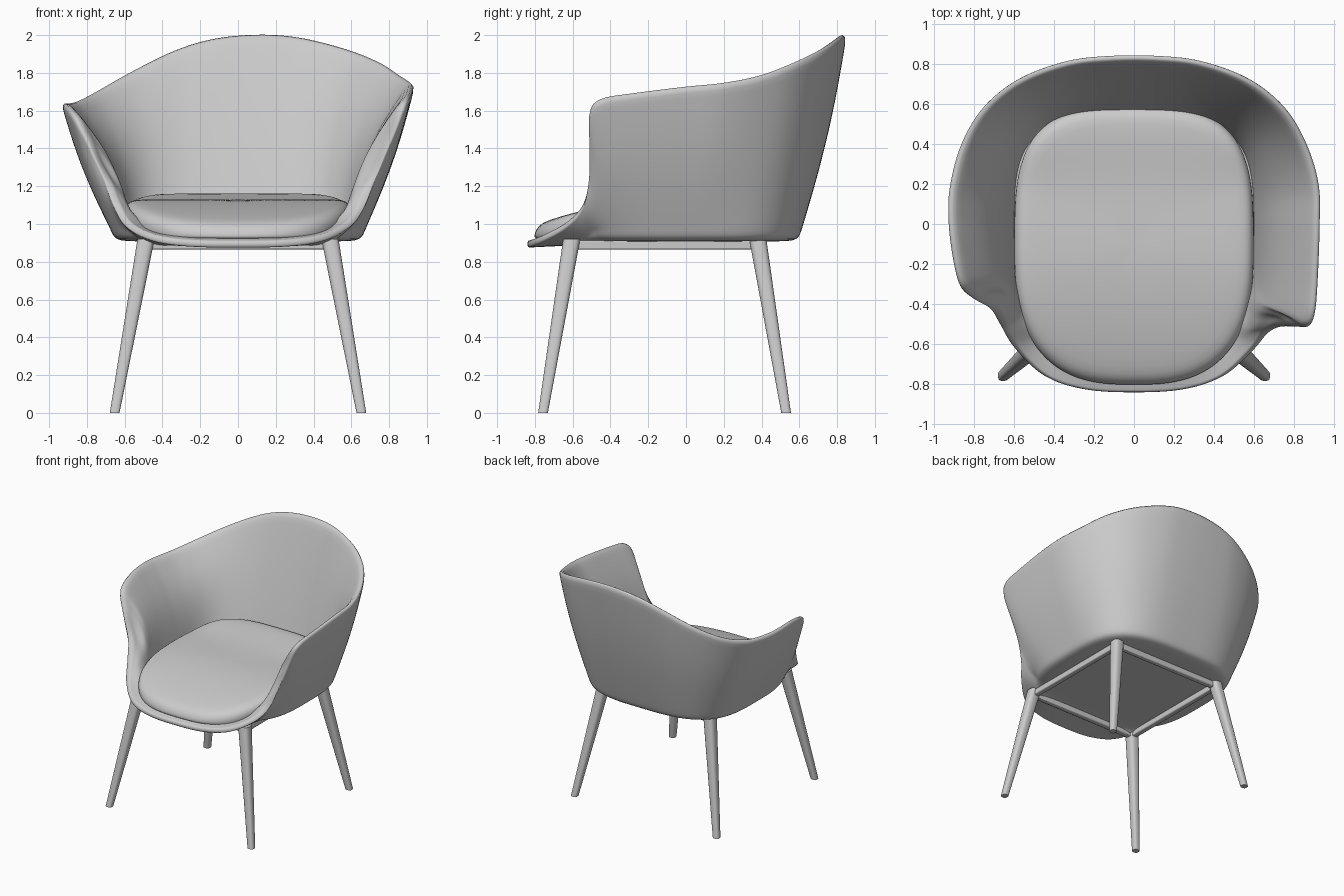
import bpy
from math import sin, cos, pi, radians
from mathutils import Vector

if "Cube" in bpy.data.objects:
    bpy.data.objects.remove(bpy.data.objects["Cube"])


def new_object(name, verts, faces):
    mesh = bpy.data.meshes.new(name)
    mesh.from_pydata(verts, [], faces)
    ob = bpy.data.objects.new(name, mesh)
    bpy.context.collection.objects.link(ob)
    return ob


def loft(rings, cap_start=True, cap_end=True):
    """Join equal-length closed rings with quads; each cap is a fan round its centre."""
    n = len(rings[0])
    verts = [tuple(p) for r in rings for p in r]
    faces = []
    for r in range(len(rings) - 1):
        for c in range(n):
            d = (c + 1) % n
            faces.append((r * n + c, r * n + d, (r + 1) * n + d, (r + 1) * n + c))
    for ring, first, use, flip in ((rings[0], 0, cap_start, True),
                                   (rings[-1], (len(rings) - 1) * n, cap_end, False)):
        if use:
            verts.append(tuple(sum((Vector(p) for p in ring), Vector()) / n))
            k = len(verts) - 1
            for c in range(n):
                a, b = first + c, first + (c + 1) % n
                faces.append((k, b, a) if flip else (k, a, b))
    return verts, faces


def superellipse(angle, n):
    c, s = cos(angle), sin(angle)
    return (abs(c) ** (2 / n) * (1 if c > 0 else -1),
            abs(s) ** (2 / n) * (1 if s > 0 else -1))


def smooth_step(a, b, x):
    t = min(1, max(0, (x - a) / (b - a)))
    return t * t * (3 - 2 * t)


def smooth(ob, degrees=40):
    bpy.ops.object.select_all(action='DESELECT')
    ob.select_set(True)
    bpy.context.view_layer.objects.active = ob
    bpy.ops.object.shade_smooth_by_angle(angle=radians(degrees))


# Shell rim: x, y, z, and the angle on the base outline each column starts from
RIM = [
    (0, -.84, .875, -90), (.25, -.825, .88, -75), (.45, -.76, .91, -62),
    (.60, -.63, .99, -51), (.67, -.545, 1.09, -42), (.73, -.515, 1.25, -34),
    (.80, -.515, 1.42, -27), (.875, -.515, 1.59, -20), (.91, -.45, 1.66, -14),
    (.925, -.28, 1.69, -8), (.935, 0, 1.725, -1), (.93, .20, 1.745, 4),
    (.87, .40, 1.785, 14), (.76, .585, 1.855, 32), (.58, .73, 1.925, 52),
    (.34, .82, 1.985, 70), (.12, .847, 2.003, 83), (-.12, .847, 1.982, 97),
    (-.34, .82, 1.917, 110), (-.58, .73, 1.80, 128), (-.76, .585, 1.70, 148),
    (-.87, .40, 1.645, 165), (-.925, .20, 1.635, 175), (-.935, .05, 1.635, 180),
    (-.92, -.12, 1.625, 186), (-.88, -.30, 1.575, 193), (-.81, -.37, 1.46, 200),
    (-.72, -.42, 1.27, 209), (-.67, -.50, 1.12, 219), (-.60, -.62, .99, 231),
    (-.45, -.76, .91, 242), (-.25, -.825, .88, 255)]


def rim_key(i):
    x, y, z, a = RIM[i % len(RIM)]
    return Vector((x, y, z, a + 360 * (i // len(RIM))))


def rim_samples(steps):
    out = []
    for i in range(len(RIM)):
        p0, p1, p2, p3 = (rim_key(i + k) for k in (-1, 0, 1, 2))
        for s in range(steps):
            t = s / steps
            out.append(.5 * (2 * p1 + (p2 - p0) * t + (2 * p0 - 5 * p1 + 4 * p2 - p3) * t * t
                             + (3 * p1 - p0 - 3 * p2 + p3) * t ** 3))
    return out


# Shell: flat floor, rounded corner, then a leaning wall up to the uneven rim.
# The wall is padded half way up, most of all at the arms, and thin at the rim.
WALL, FLOOR, THICK = 12, .908, .15
floor_steps = [(.3, 0), (.6, 0), (.84, 0), (.935, .08), (.98, .4)]
columns = rim_samples(5)
n = len(columns)
rings = [[] for _ in range(len(floor_steps) + WALL + 1)]
weights = {}
for c, (x, y, z, a) in enumerate(columns):
    ux, uy = superellipse(radians(a), 3.2)
    w = smooth_step(.9, 1.15, z)
    tall = smooth_step(1.0, 1.6, z)
    base = Vector((.67 * ux, (.61 if uy > 0 else .64) * uy, .885 + .075 * w))
    rim = Vector((x, y, z))
    for k, (f, up) in enumerate(floor_steps):
        rings[k].append((base.x * f, base.y * f, FLOOR + (base.z - FLOOR) * up))
    out = Vector((ux, uy, 0)).normalized()
    for j in range(WALL + 1):
        t = j / WALL
        k = len(floor_steps) + j
        rings[k].append(base.lerp(rim, t) + out * .022 * sin(pi * t) * w)
        pad = (.02 + .05 * cos(radians(a)) ** 2) * tall * sin(pi * t)
        weights[k * n + c] = (.08 - .045 * t ** (1 + w) + pad) / THICK
shell = new_object("seat_shell", *loft(rings, cap_end=False))
group = shell.vertex_groups.new(name="thickness")
for v in range(len(shell.data.vertices)):
    group.add([v], weights.get(v, .08 / THICK), 'REPLACE')
solid = shell.modifiers.new("thickness", 'SOLIDIFY')
solid.thickness = THICK
solid.offset = -1
solid.vertex_group = "thickness"
shell.modifiers.new("rounding", 'SUBSURF').levels = 1
smooth(shell, 60)


# Cushion: rounded pad, falling away to the front and turning up at the back
def cushion_top(y):
    s = max(0, (-.05 - y) / .65)
    return 1.13 - .1 * s * s + .035 * smooth_step(.15, .5, y)


rings = []
for scale, drop in ((.5, None), (.97, None), (.99, .10), (1, .06), (.985, .028),
                    (.95, .008), (.89, 0), (.7, 0), (.45, 0), (.2, 0)):
    ring = []
    for i in range(96):
        ux, uy = superellipse(2 * pi * i / 96, 3.3 if i < 48 else 2.7)
        x, y = .60 * ux * scale, -.11 + .695 * uy * scale
        ring.append((x, y, .92 if drop is None else max(.925, cushion_top(y) - drop)))
    rings.append(ring)
cushion = new_object("seat_cushion", *loft(rings))
cushion.modifiers.new("rounding", 'SUBSURF').levels = 1
smooth(cushion, 60)


# Legs: splayed, tapered, rounded-square section, cut level at both ends
def leg(name, foot, top):
    rings = []
    for p, z, r in ((foot, 0, .026), (top, .92, .046)):
        section = [superellipse(2 * pi * (i + .5) / 16, 3) for i in range(16)]
        rings.append([(p[0] + r * u, p[1] + r * v, z) for u, v in section])
    smooth(new_object(name, *loft(rings)))


FRONT, BACK, SIDE = -.605, .38, .487
for side, sx in (("left", -1), ("right", 1)):
    leg("front_leg_" + side, (sx * .653, -.757), (sx * SIDE, FRONT))
    leg("back_leg_" + side, (sx * .653, .53), (sx * SIDE, BACK))


# Rails joining the leg tops under the shell
def rail(name, centre, size):
    bpy.ops.mesh.primitive_cube_add(size=1, location=centre)
    ob = bpy.context.object
    ob.name = name
    ob.scale = size
    bpy.ops.object.transform_apply(location=False, rotation=False, scale=True)
    bevel = ob.modifiers.new("soft edges", 'BEVEL')
    bevel.width = .008
    bevel.segments = 2
    smooth(ob)


for side, sx in (("left", -1), ("right", 1)):
    rail("side_rail_" + side, (sx * SIDE, (FRONT + BACK) / 2, .89), (.045, BACK - FRONT, .05))
for end, y in (("front", FRONT), ("back", BACK)):
    rail(end + "_rail", (0, y, .89), (2 * SIDE, .045, .05))
